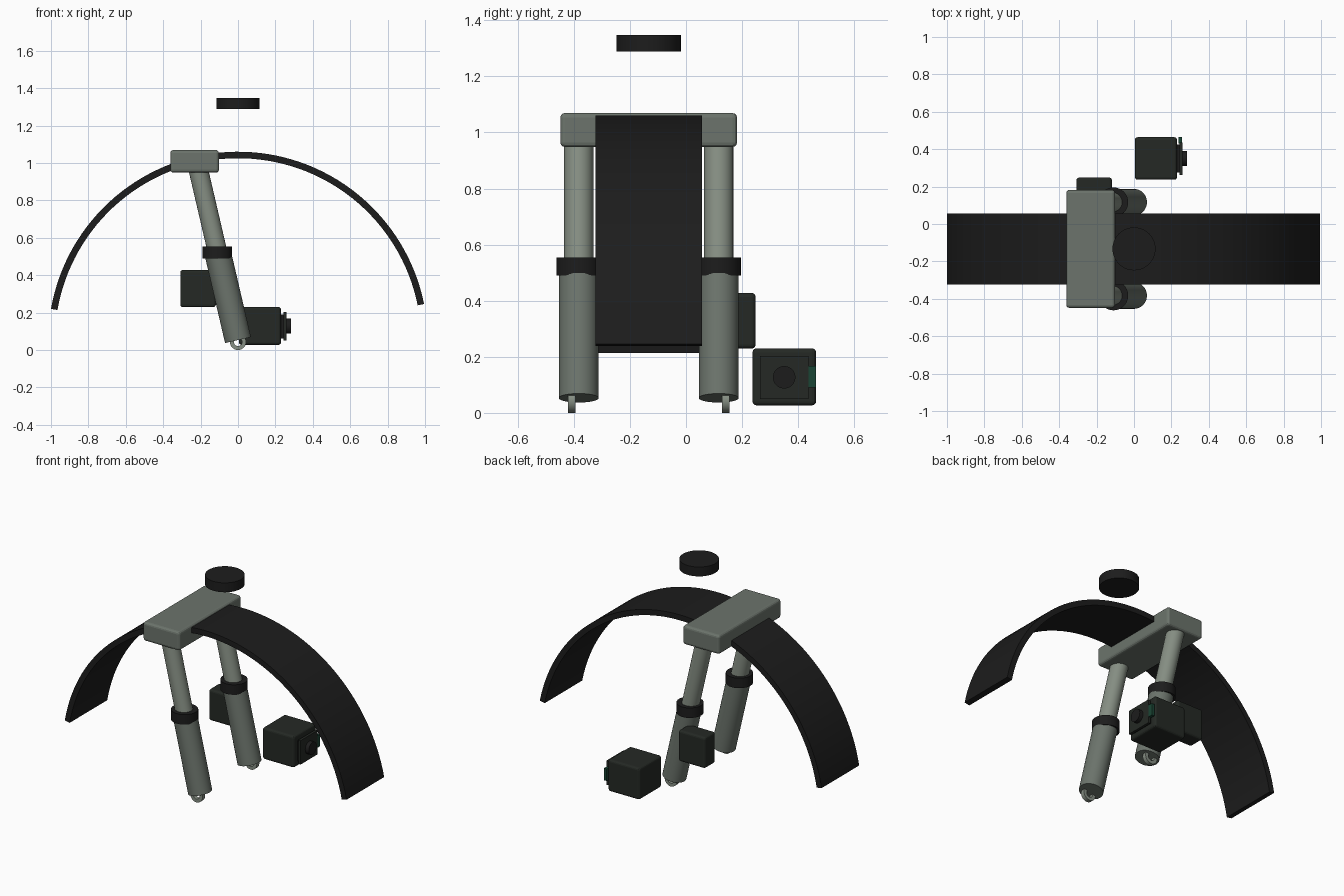
import bpy, bmesh, math
from mathutils import Vector

if "Cube" in bpy.data.objects:
    bpy.data.objects.remove(bpy.data.objects["Cube"])

MID = -0.133                    # y of the fork's centre plane
LEAN = math.radians(13.1)       # backward lean of the fork legs


def material(name, rgb):
    m = bpy.data.materials.new(name)
    m.diffuse_color = (*rgb, 1)
    m.use_nodes = True
    m.node_tree.nodes["Principled BSDF"].inputs["Base Color"].default_value = m.diffuse_color
    return m


BLACK = material("black_plastic", (0.012, 0.012, 0.012))
CASE = material("dark_casing", (0.018, 0.022, 0.018))
PAINT = material("grey_green_paint", (0.15, 0.175, 0.15))
TUBE = material("light_tube", (0.24, 0.275, 0.23))
GREEN = material("green_tab", (0.01, 0.06, 0.035))


def finish(ob, name, mat, bevel=0.0, smooth=True):
    ob.name = name
    ob.data.materials.append(mat)
    if bevel:
        b = ob.modifiers.new("bevel", 'BEVEL')
        b.width, b.segments = bevel, 3
    if smooth:
        bpy.ops.object.select_all(action='DESELECT')
        ob.select_set(True)
        bpy.context.view_layer.objects.active = ob
        bpy.ops.object.shade_smooth_by_angle(angle=math.radians(30))
    return ob


def box(name, lo, hi, mat, bevel=0.0):
    lo, hi = Vector(lo), Vector(hi)
    bpy.ops.mesh.primitive_cube_add(size=1, location=(lo + hi) / 2)
    ob = bpy.context.object
    ob.scale = hi - lo
    bpy.ops.object.transform_apply(location=False, rotation=False, scale=True)
    return finish(ob, name, mat, bevel, smooth=False)


def rod(name, a, b, r, mat, bevel=0.0):
    a, b = Vector(a), Vector(b)
    bpy.ops.mesh.primitive_cylinder_add(vertices=40, radius=r, depth=(b - a).length, location=(a + b) / 2)
    ob = bpy.context.object
    ob.rotation_euler = (b - a).to_track_quat('Z', 'Y').to_euler()
    return finish(ob, name, mat, bevel)


def sweep(name, centre, r_in, r_out, a0, a1, y0, y1, steps, mat):
    """Rectangular section swept about the y axis; a full turn gives a ring."""
    closed = a1 - a0 >= 360
    bm = bmesh.new()
    rows = []
    for i in range(steps if closed else steps + 1):
        a = math.radians(a0 + (a1 - a0) * i / steps)
        rows.append([bm.verts.new((centre[0] + r * math.cos(a), y, centre[1] + r * math.sin(a)))
                     for r, y in ((r_in, y0), (r_out, y0), (r_out, y1), (r_in, y1))])
    pairs = list(zip(rows, rows[1:])) + ([(rows[-1], rows[0])] if closed else [])
    for p, q in pairs:
        for k in range(4):
            bm.faces.new((p[k], p[(k + 1) % 4], q[(k + 1) % 4], q[k]))
    if not closed:
        bm.faces.new(rows[0])
        bm.faces.new(rows[-1])
    bmesh.ops.recalc_face_normals(bm, faces=bm.faces)
    me = bpy.data.meshes.new(name)
    bm.to_mesh(me)
    bm.free()
    ob = bpy.data.objects.new(name, me)
    bpy.context.collection.objects.link(ob)
    return finish(ob, name, mat)


def on_axis(z, y):
    return (-(z - 0.053) * math.tan(LEAN), y, z)


# Curved mudguard and the bridge clamped over it
sweep("mudguard", (0, 0.045), 0.98, 1.015, 11.4, 170.1, MID - 0.19, MID + 0.19, 64, BLACK)
box("fork_bridge", (-0.362, -0.448, 0.948), (-0.102, 0.182, 1.069), PAINT, 0.016)

# Two telescopic legs: stanchion, collar, slider, axle lug
for side, s in (("left", -1), ("right", 1)):
    y = MID + s * 0.2495
    rod(side + "_stanchion", on_axis(0.45, y), on_axis(1.0, y), 0.052, TUBE)
    rod(side + "_slider", on_axis(0.053, y), on_axis(0.53, y), 0.071, PAINT)
    rod(side + "_collar", (-0.11, y, 0.49), (-0.11, y, 0.554), 0.079, BLACK)
    lug = y + s * 0.025
    sweep(side + "_axle_lug", (0, 0.043), 0.022, 0.043, 0, 360, lug - 0.013, lug + 0.013, 32, TUBE)

# Brake caliper behind the right leg
box("brake_caliper", (-0.308, 0.14, 0.229), (-0.118, 0.248, 0.428), CASE, 0.014)

# Separate lamp casing with stepped front and side tab
box("lamp_case", (0.005, 0.237, 0.027), (0.23, 0.464, 0.23), CASE, 0.014)
box("lamp_neck", (0.22, 0.275, 0.06), (0.245, 0.425, 0.19), BLACK)
box("lamp_plate", (0.243, 0.263, 0.05), (0.259, 0.436, 0.203), CASE)
rod("lamp_hub", (0.25, 0.35, 0.127), (0.284, 0.35, 0.127), 0.04, BLACK)
box("lamp_tab", (0.237, 0.43, 0.09), (0.256, 0.464, 0.167), GREEN)

# Steering cap floating above the mudguard
rod("steering_cap", (0, MID, 1.288), (0, MID, 1.348), 0.115, BLACK)
